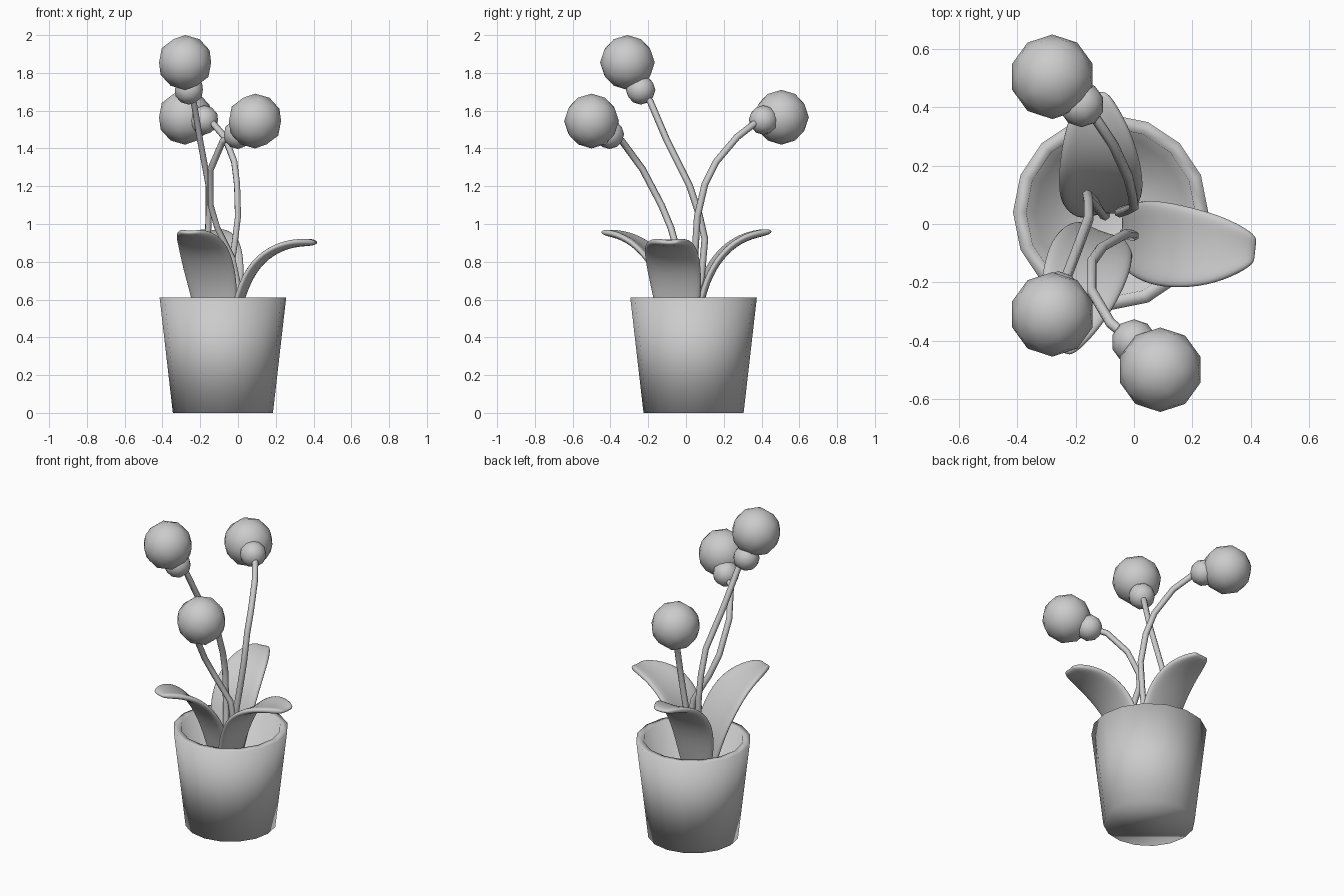
import bpy
import bmesh
from math import cos, sin, pi
from mathutils import Vector

cube = bpy.data.objects.get("Cube")
if cube:
    bpy.data.objects.remove(cube, do_unlink=True)

# One plain grey for the whole plant
grey = bpy.data.materials.new("plain_grey")
grey.use_nodes = True
tone = (0.6, 0.6, 0.6, 1)
grey.diffuse_color = tone
grey.node_tree.nodes["Principled BSDF"].inputs["Base Color"].default_value = tone


def add_object(name, data):
    obj = bpy.data.objects.new(name, data)
    bpy.context.scene.collection.objects.link(obj)
    data.materials.append(grey)
    return obj


def add_mesh(name, bm):
    mesh = bpy.data.meshes.new(name)
    bmesh.ops.recalc_face_normals(bm, faces=bm.faces)
    for face in bm.faces:
        face.smooth = True
    bm.to_mesh(mesh)
    bm.free()
    return add_object(name, mesh)


def pot(name, centre, profile, sides=16):
    """Rings of a tapered pot, closed by a base and an inner floor."""
    bm = bmesh.new()
    rings = []
    for r, z in profile:
        angles = [2 * pi * i / sides for i in range(sides)]
        rings.append([bm.verts.new((centre[0] + r * cos(a), centre[1] + r * sin(a), z))
                      for a in angles])
    for low, high in zip(rings, rings[1:]):
        for i in range(sides):
            j = (i + 1) % sides
            bm.faces.new((low[i], low[j], high[j], high[i]))
    bm.faces.new(rings[0][::-1])
    bm.faces.new(rings[-1])
    return add_mesh(name, bm)


def ball(name, centre, radius):
    bm = bmesh.new()
    bmesh.ops.create_icosphere(bm, subdivisions=2, radius=radius)
    obj = add_mesh(name, bm)
    obj.location = centre


def stem(name, points):
    curve = bpy.data.curves.new(name, "CURVE")
    curve.dimensions = "3D"
    curve.bevel_depth = 0.018
    curve.bevel_resolution = 1
    curve.use_fill_caps = True
    spline = curve.splines.new("POLY")
    spline.points.add(len(points) - 1)
    for p, co in zip(spline.points, points):
        p.co = (*co, 1)
    add_object(name, curve)


def leaf(name, spine, widths):
    """Broad cupped blade swept along a spine, thickened and smoothed."""
    bm = bmesh.new()
    heading = Vector(spine[-1]) - Vector(spine[0])
    side = Vector((-heading.y, heading.x, 0)).normalized()
    rows = []
    for i, (co, w) in enumerate(zip(spine, widths)):
        along = Vector(spine[min(i + 1, len(spine) - 1)]) - Vector(spine[max(i - 1, 0)])
        up = along.cross(side).normalized()
        rows.append([bm.verts.new(Vector(co) + side * w * u + up * 0.12 * w * u * u)
                     for u in (-1, -0.5, 0, 0.5, 1)])
    for a, b in zip(rows, rows[1:]):
        for i in range(4):
            bm.faces.new((a[i], a[i + 1], b[i + 1], b[i]))
    obj = add_mesh(name, bm)
    solid = obj.modifiers.new("thickness", "SOLIDIFY")
    solid.thickness = 0.035
    solid.offset = 0
    sub = obj.modifiers.new("rounding", "SUBSURF")
    sub.levels = sub.render_levels = 2


# Pot with a thick rim and a raised inner floor
pot("pot", (-0.08, 0.04),
    [(0.265, 0), (0.335, 0.61), (0.29, 0.61), (0.258, 0.38)])

# Three arching leaves
blade = (0.09, 0.135, 0.15, 0.14, 0.11, 0.05)
leaf("left_leaf", [(-0.04, -0.04, 0.38), (0.02, -0.05, 0.64), (0.1, -0.07, 0.79),
                   (0.21, -0.085, 0.87), (0.32, -0.09, 0.9), (0.42, -0.09, 0.9)], blade)
leaf("back_leaf", [(-0.1, 0.04, 0.38), (-0.11, 0.08, 0.62), (-0.115, 0.14, 0.77),
                   (-0.12, 0.23, 0.88), (-0.13, 0.34, 0.94), (-0.14, 0.455, 0.96)], blade)
leaf("front_leaf", [(-0.11, -0.03, 0.38), (-0.13, -0.07, 0.62), (-0.16, -0.14, 0.77),
                    (-0.19, -0.23, 0.88), (-0.23, -0.34, 0.94), (-0.26, -0.44, 0.955)], blade)

# Three flowers, each a kinked stem, a small bud base and a round head
flowers = {
    "tall": ((-0.28, -0.31, 1.855), (-0.26, -0.24, 1.71),
             [(-0.235, -0.19, 1.65), (-0.2, -0.1, 1.44), (-0.155, 0.02, 1.2),
              (-0.155, 0.07, 1.05), (-0.16, 0.1, 0.92), (-0.14, 0.08, 0.7),
              (-0.1, 0.03, 0.38)]),
    "front": ((0.09, -0.5, 1.545), (0, -0.405, 1.475),
              [(-0.08, -0.34, 1.44), (-0.145, -0.23, 1.29), (-0.145, -0.13, 1.1),
               (-0.11, -0.08, 0.98), (-0.03, -0.035, 0.82), (0, -0.04, 0.68),
               (-0.03, -0.03, 0.38)]),
    "back": ((-0.28, 0.505, 1.565), (-0.18, 0.41, 1.55),
             [(-0.13, 0.36, 1.53), (-0.07, 0.27, 1.46), (-0.02, 0.16, 1.33),
              (-0.005, 0.1, 1.21), (0, 0.06, 1.04), (-0.02, 0.05, 0.88),
              (-0.05, 0.04, 0.68), (-0.05, 0.04, 0.38)]),
}
for label, (head, bud, path) in flowers.items():
    ball(label + "_flower_head", head, 0.145)
    ball(label + "_flower_bud_base", bud, 0.078)
    stem(label + "_stem", [bud] + path)
